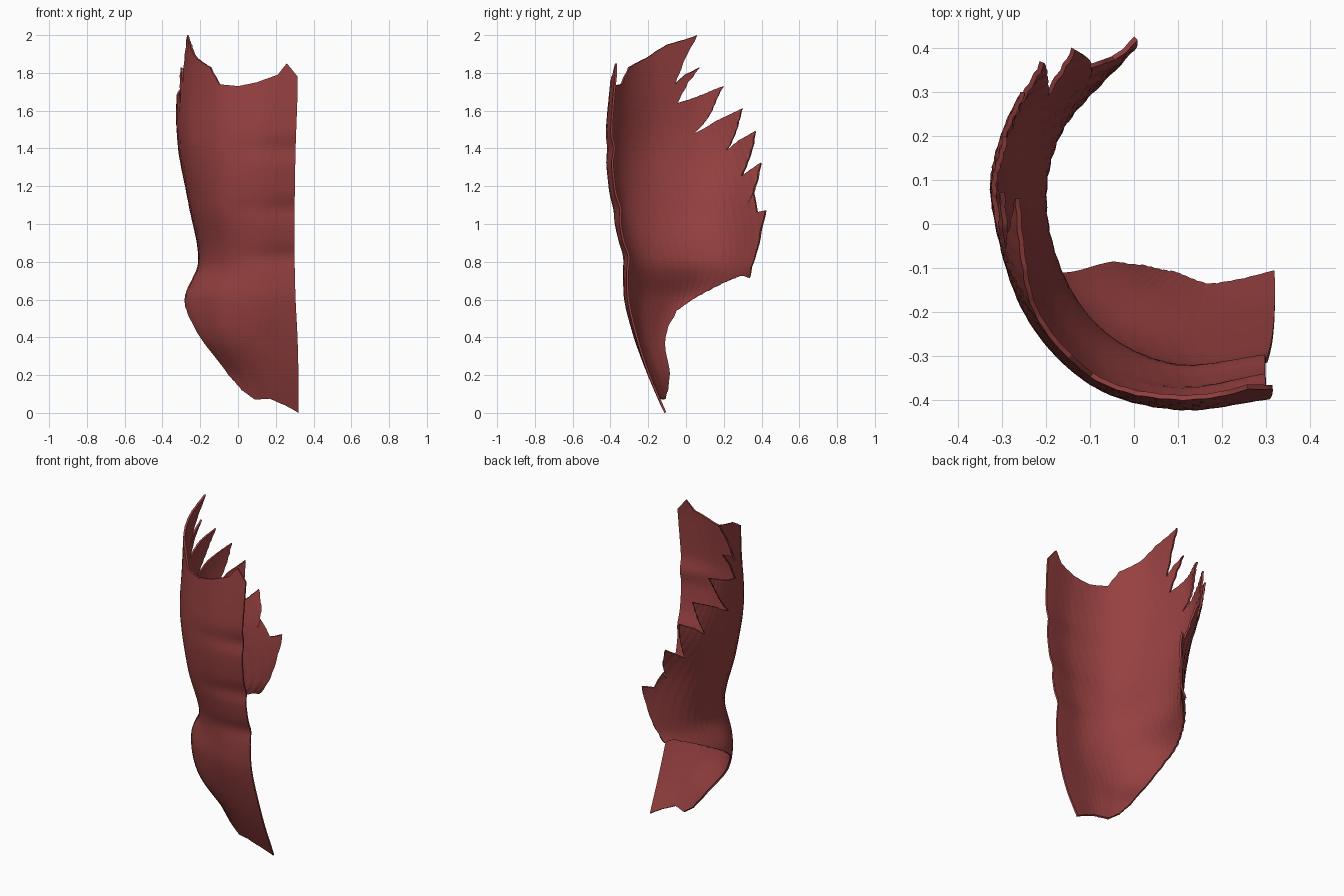
import bpy, bmesh, math
from mathutils import Vector

if "Cube" in bpy.data.objects:
    bpy.data.objects.remove(bpy.data.objects["Cube"])

# Cross-sections of the muscle wall: height -> (x, y) from midline round to the back
SECTIONS = [
    (0.0, [(.32, -.115), (.2, -.115), (.13, -.10), (.08, -.085), (.03, -.07), (0, -.05), (-.02, -.03)]),
    (0.2, [(.32, -.20), (.15, -.20), (.05, -.165), (-.01, -.125), (-.06, -.085), (-.1, -.06), (-.13, -.04)]),
    (0.4, [(.315, -.265), (.1, -.275), (-.05, -.24), (-.15, -.17), (-.21, -.10), (-.235, -.05), (-.25, 0)]),
    (0.6, [(.305, -.31), (.1, -.325), (-.09, -.265), (-.22, -.14), (-.28, -.02), (-.265, .1), (-.22, .22)]),
    (0.8, [(.30, -.32), (.1, -.335), (-.06, -.265), (-.165, -.13), (-.21, .05), (-.17, .22), (-.04, .37)]),
    (1.1, [(.30, -.37), (.1, -.395), (-.09, -.335), (-.215, -.17), (-.26, .05), (-.195, .25), (0, .43)]),
    (1.4, [(.305, -.40), (.1, -.425), (-.1, -.365), (-.25, -.2), (-.315, .05), (-.285, .23), (-.175, .40)]),
    (1.7, [(.315, -.385), (.1, -.405), (-.1, -.35), (-.25, -.18), (-.32, .05), (-.305, .17), (-.26, .31)]),
    (2.0, [(.315, -.35), (.1, -.37), (-.1, -.33), (-.22, -.2), (-.27, .06), (-.27, .18), (-.26, .3)]),
]
LEVELS = [z for z, _ in SECTIONS]
KNOTS = range(7)


def spline(knots, pts, t):
    """Smooth curve through pts at the given knots."""
    n = len(knots)
    i = max(0, min(n - 2, sum(k <= t for k in knots) - 1))
    def slope(j):
        a, b = max(j - 1, 0), min(j + 1, n - 1)
        return (pts[b] - pts[a]) / (knots[b] - knots[a])
    h = knots[i + 1] - knots[i]
    u = (t - knots[i]) / h
    return (pts[i] * (2*u**3 - 3*u**2 + 1) + pts[i + 1] * (3*u**2 - 2*u**3)
            + slope(i) * h * (u**3 - 2*u**2 + u) + slope(i + 1) * h * (u**3 - u**2))


def wall_row(z):
    return [spline(LEVELS, [Vector(p[k]) for _, p in SECTIONS], z) for k in KNOTS]


def find_s(axis, value, z):
    """Distance round the wall where x (front) or y (flank) has this value."""
    row = wall_row(z)
    lo = 0 if axis == 'x' else 1.2
    hi = 5.2 if axis == 'x' else 6.25
    samples = [lo + (hi - lo) * i / 300 for i in range(301)]
    k = 'xy'.index(axis)
    return min(samples, key=lambda s: abs(spline(KNOTS, row, s)[k] - value))


# Outline: top edge, rib teeth, rear edge, then lower edge
TOP = [(.31, 0), (.31, 1.78), (.26, 1.85), (.21, 1.79), (.1, 1.75), (0, 1.73), (-.1, 1.74), (-.15, 1.83)]
FLANK = [(-.2, 1.885), (-.1, 1.95), (.06, 2.0), (0, 1.89), (-.06, 1.74), (-.01, 1.79), (.07, 1.83),
         (.01, 1.75), (-.05, 1.64), (.07, 1.68), (.2, 1.73), (.14, 1.6), (.04, 1.48), (.15, 1.54),
         (.3, 1.61), (.27, 1.5), (.22, 1.39), (.28, 1.44), (.37, 1.49), (.35, 1.38), (.30, 1.25),
         (.34, 1.28), (.4, 1.32), (.38, 1.22), (.34, 1.11), (.36, 1.16), (.38, 1.06), (.425, 1.07),
         (.4, .96), (.375, .85), (.35, .77), (.34, .72), (.3, .73), (.2, .69), (.05, .61), (-.05, .54)]
LOWER = [(-.235, .46), (-.2, .4), (-.05, .2), (.02, .12), (.09, .07), (.17, .075), (.25, .04)]
outline = [('x', *p) for p in TOP] + [('y', *p) for p in FLANK] + [('x', *p) for p in LOWER]
flat = [(0.0 if v == .31 else find_s(a, v, z), z) for a, v, z in outline]

# Flat sheet, sliced into a fine grid
bm = bmesh.new()
bm.faces.new([bm.verts.new((s, 0, z)) for s, z in flat])
def slice_at(point, normal):
    bmesh.ops.bisect_plane(bm, geom=bm.verts[:] + bm.edges[:] + bm.faces[:], dist=1e-5,
                           plane_co=point, plane_no=normal)
for i in range(1, 79):
    slice_at((i * .08, 0, 0), (1, 0, 0))
for i in range(1, 80):
    slice_at((0, 0, i * .025), (0, 0, 1))

# Wrap the sheet round the trunk, with front creases and slanted fibres
for v in bm.verts:
    s, z = v.co.x, v.co.z
    x, y = spline(KNOTS, wall_row(z), s)
    front = max(0, 1 - s / 1.9)
    for crease in (.83, 1.08, 1.4):
        y += .016 * front * math.exp(-((z - crease) / .05) ** 2)
    fibre = .0015 * math.sin(26 * s + 30 * z) * min(1, s / 1.5)
    v.co = (x + fibre, y - fibre, z)
bm.normal_update()
if sum(f.normal.y for f in bm.faces if f.calc_center_median().x > 0) > 0:
    bmesh.ops.reverse_faces(bm, faces=bm.faces[:])

mesh = bpy.data.meshes.new("abdominal_muscle")
bm.to_mesh(mesh)
bm.free()
muscle = bpy.data.objects.new("abdominal_muscle", mesh)
bpy.context.collection.objects.link(muscle)
red = bpy.data.materials.new("muscle_red")
red.diffuse_color = (.31, .052, .052, 1)
red.use_nodes = True
red.node_tree.nodes["Principled BSDF"].inputs["Base Color"].default_value = red.diffuse_color
mesh.materials.append(red)

# Thickness
solid = muscle.modifiers.new("thickness", 'SOLIDIFY')
solid.thickness = .011
solid.offset = -1
bpy.context.view_layer.objects.active = muscle
muscle.select_set(True)
bpy.ops.object.modifier_apply(modifier=solid.name)
bpy.ops.object.shade_smooth_by_angle(angle=math.radians(40))
